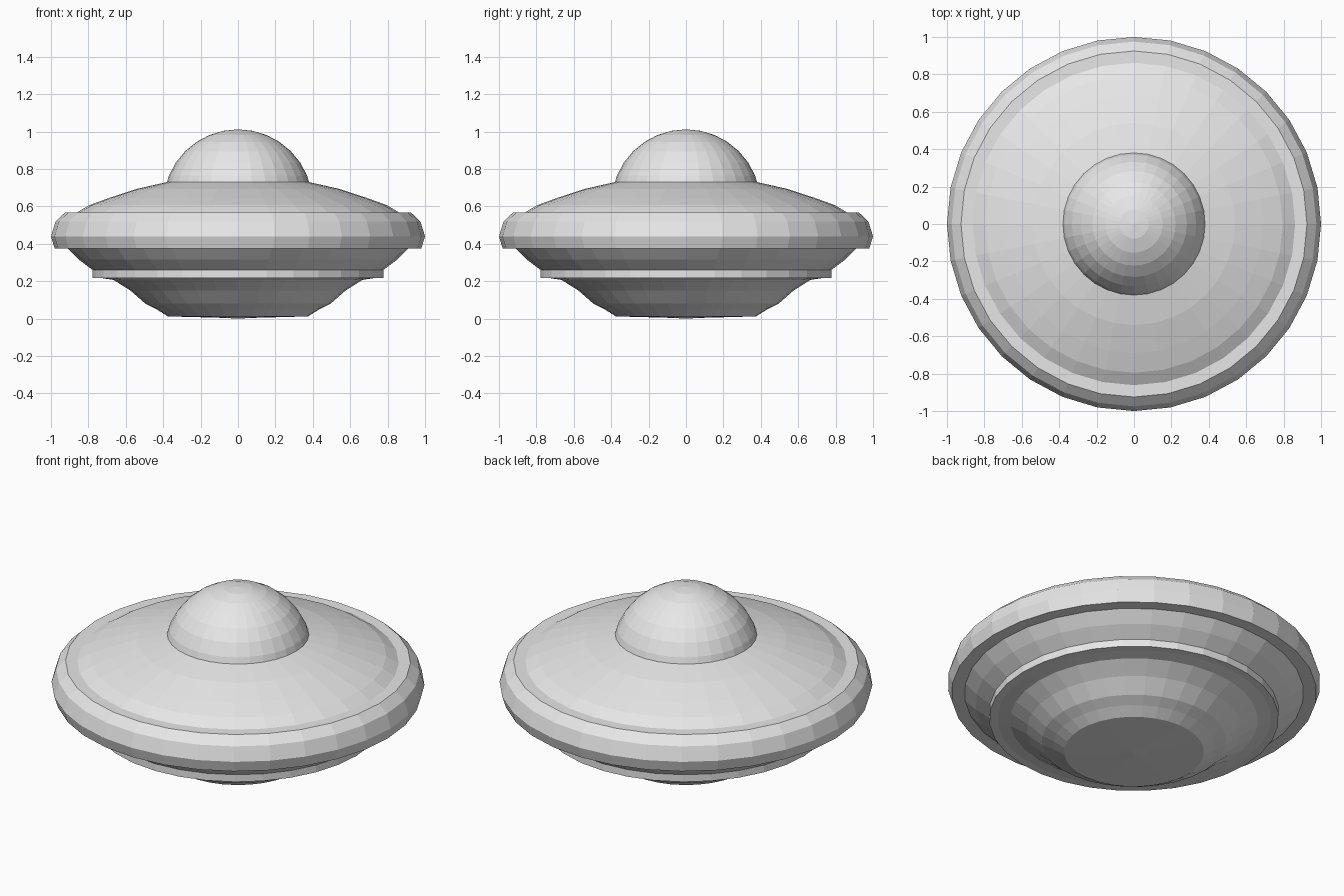
import bpy
import bmesh
import math
from mathutils import Matrix, Vector

SEGMENTS = 32

cube = bpy.data.objects.get("Cube")
if cube:
    bpy.data.objects.remove(cube, do_unlink=True)

# Single plain metal colour
grey = bpy.data.materials.new("light_grey")
grey.use_nodes = True
grey.diffuse_color = (0.8, 0.8, 0.8, 1)
grey.node_tree.nodes["Principled BSDF"].inputs["Base Color"].default_value = grey.diffuse_color


def lathe(name, profile, closed=False):
    """Turn a bottom-to-top (radius, height) profile around the z axis."""
    bm = bmesh.new()
    rings = []
    for radius, z in profile:
        if radius == 0:
            rings.append([bm.verts.new((0, 0, z))] * SEGMENTS)
        else:
            start = Vector((radius, 0, z))
            rings.append([bm.verts.new(Matrix.Rotation(math.tau * i / SEGMENTS, 3, "Z") @ start)
                          for i in range(SEGMENTS)])
    pairs = list(zip(rings, rings[1:]))
    if closed:
        pairs.append((rings[-1], rings[0]))
    for low, high in pairs:
        for i in range(SEGMENTS):
            j = (i + 1) % SEGMENTS
            corners = dict.fromkeys((low[i], low[j], high[j], high[i]))
            bm.faces.new(list(corners))
    bmesh.ops.recalc_face_normals(bm, faces=bm.faces)
    mesh = bpy.data.meshes.new(name)
    bm.to_mesh(mesh)
    bm.free()
    mesh.materials.append(grey)
    obj = bpy.data.objects.new(name, mesh)
    bpy.context.collection.objects.link(obj)
    return obj


# Main saucer shell, swelling behind the rim
lathe("saucer_hull", [(0, 0.25), (0.77, 0.255), (0.85, 0.315), (0.91, 0.375), (0.94, 0.45),
                      (0.925, 0.51), (0.865, 0.565), (0.795, 0.607), (0.69, 0.645),
                      (0.54, 0.694), (0.38, 0.73), (0.19, 0.75), (0, 0.757)])

# Thick bevelled rim with flat top and underside
lathe("outer_rim", [(0.85, 0.375), (0.98, 0.375), (1.0, 0.44), (0.975, 0.52),
                    (0.925, 0.567), (0.85, 0.567)], closed=True)

# Narrow upright band below the saucer
lathe("lower_band", [(0.6, 0.218), (0.777, 0.218), (0.777, 0.263), (0.6, 0.263)], closed=True)

# Stepped bowl underneath with a nearly flat bottom
lathe("belly", [(0, 0), (0.07, 0.004), (0.375, 0.012), (0.435, 0.05), (0.495, 0.08),
                (0.575, 0.15), (0.665, 0.207), (0.76, 0.222), (0, 0.24)])

# Cabin dome, a sphere cut off inside the hull
DOME_RADIUS, DOME_CENTRE = 0.4, 0.612
angles = [math.radians(90 / 8 * k) for k in range(1, 9)]
dome = [(DOME_RADIUS * math.cos(a), DOME_CENTRE + DOME_RADIUS * math.sin(a)) for a in angles]
dome[-1] = (0, DOME_CENTRE + DOME_RADIUS)
lathe("dome", dome)
